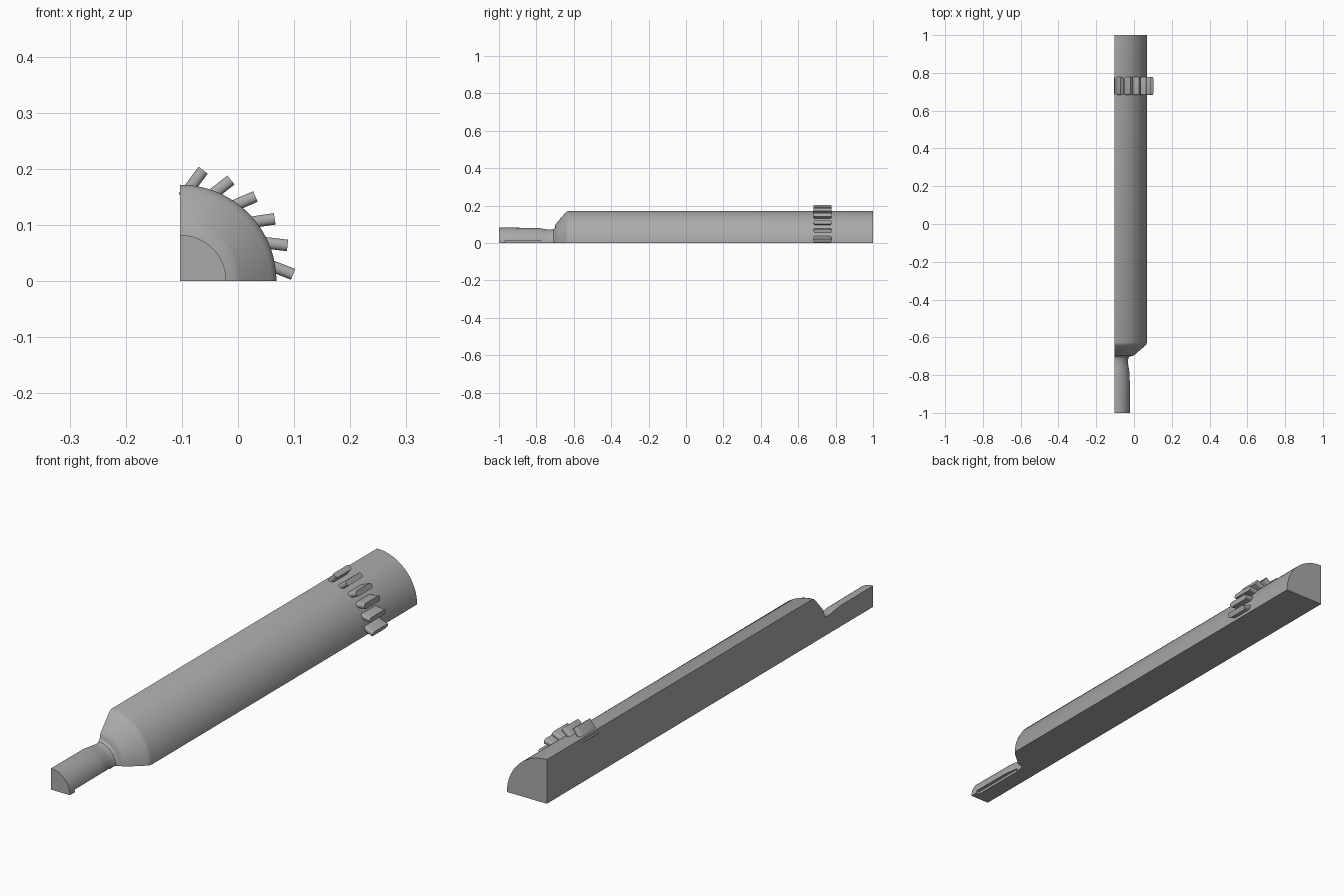
import bpy, bmesh, math
from mathutils import Matrix, Vector

cube = bpy.data.objects.get("Cube")
if cube:
    bpy.data.objects.remove(cube, do_unlink=True)

AXIS_X = -0.103          # the shaft axis runs along y at z = 0

steel = bpy.data.materials.new("grey steel")
steel.use_nodes = True
COLOUR = (0.4, 0.4, 0.4, 1)
steel.diffuse_color = COLOUR
steel.node_tree.nodes["Principled BSDF"].inputs["Base Color"].default_value = COLOUR


def finish(bm, name):
    bmesh.ops.recalc_face_normals(bm, faces=bm.faces)
    mesh = bpy.data.meshes.new(name)
    bm.to_mesh(mesh)
    bm.free()
    mesh.materials.append(steel)
    obj = bpy.data.objects.new(name, mesh)
    bpy.context.collection.objects.link(obj)
    return obj


def smooth(obj, degrees=25):
    bpy.ops.object.select_all(action='DESELECT')
    obj.select_set(True)
    bpy.context.view_layer.objects.active = obj
    bpy.ops.object.shade_smooth_by_angle(angle=math.radians(degrees))


# Quarter shaft: (y, radius) profile swept through 90 degrees
PROFILE = [(-1.0, 0.082), (-0.80, 0.081), (-0.775, 0.078), (-0.745, 0.073),
           (-0.72, 0.071), (-0.708, 0.074), (-0.701, 0.082), (-0.698, 0.098),
           (-0.692, 0.107), (-0.645, 0.161), (-0.637, 0.168), (-0.627, 0.1714),
           (1.0, 0.1714)]
STEPS = 32
bm = bmesh.new()
front = bm.verts.new((AXIS_X, PROFILE[0][0], 0))
back = bm.verts.new((AXIS_X, PROFILE[-1][0], 0))
rows = []
for i in range(STEPS + 1):
    a = math.pi / 2 * i / STEPS
    rows.append([bm.verts.new((AXIS_X + r * math.cos(a), y, r * math.sin(a)))
                 for y, r in PROFILE])
for lo, hi in zip(rows, rows[1:]):
    for j in range(len(PROFILE) - 1):
        bm.faces.new((lo[j], lo[j + 1], hi[j + 1], hi[j]))
for row in (rows[0], rows[-1]):                       # flat section faces
    bm.faces.new([front] + row + [back])
bm.faces.new([front] + [r[0] for r in rows])          # end caps
bm.faces.new([back] + [r[-1] for r in rows])
shaft = finish(bm, "quarter_shaft")

# Shallow keyway at the foot of the neck
bm = bmesh.new()
bmesh.ops.create_cube(bm, size=1, matrix=Matrix.Translation((-0.02, -0.855, 0))
                      @ Matrix.Diagonal((0.03, 0.23, 0.02, 1)))
cutter = finish(bm, "keyway_cutter")
cutter.hide_render = True
cut = shaft.modifiers.new("keyway", 'BOOLEAN')
cut.operation = 'DIFFERENCE'
cut.solver = 'EXACT'
cut.object = cutter
bpy.context.view_layer.objects.active = shaft
bpy.ops.object.modifier_apply(modifier=cut.name)
bpy.data.objects.remove(cutter, do_unlink=True)
smooth(shaft)

# Six slanted blades with rounded ends around the shaft
LENGTH, WIDTH, THICK, TIP = 0.06, 0.096, 0.0205, 0.2015
for k in range(6):
    a = math.radians(3.3 + 15 * k)
    lean = a - math.radians(25)
    tip = Vector((AXIS_X + TIP * math.cos(a), 0.73, TIP * math.sin(a)))
    bm = bmesh.new()
    bmesh.ops.create_cube(bm, size=1, matrix=Matrix.Diagonal((LENGTH, WIDTH, THICK, 1)))
    along = [e for e in bm.edges
             if abs(e.verts[0].co.x - e.verts[1].co.x) > LENGTH / 2]
    bmesh.ops.bevel(bm, geom=along, offset=0.009, segments=5, profile=0.5,
                    affect='EDGES')
    bmesh.ops.transform(bm, verts=bm.verts, matrix=Matrix.Translation(tip)
                        @ Matrix.Rotation(-lean, 4, 'Y')
                        @ Matrix.Translation((-LENGTH / 2, 0, 0)))
    smooth(finish(bm, f"blade_{k + 1}"), 30)
